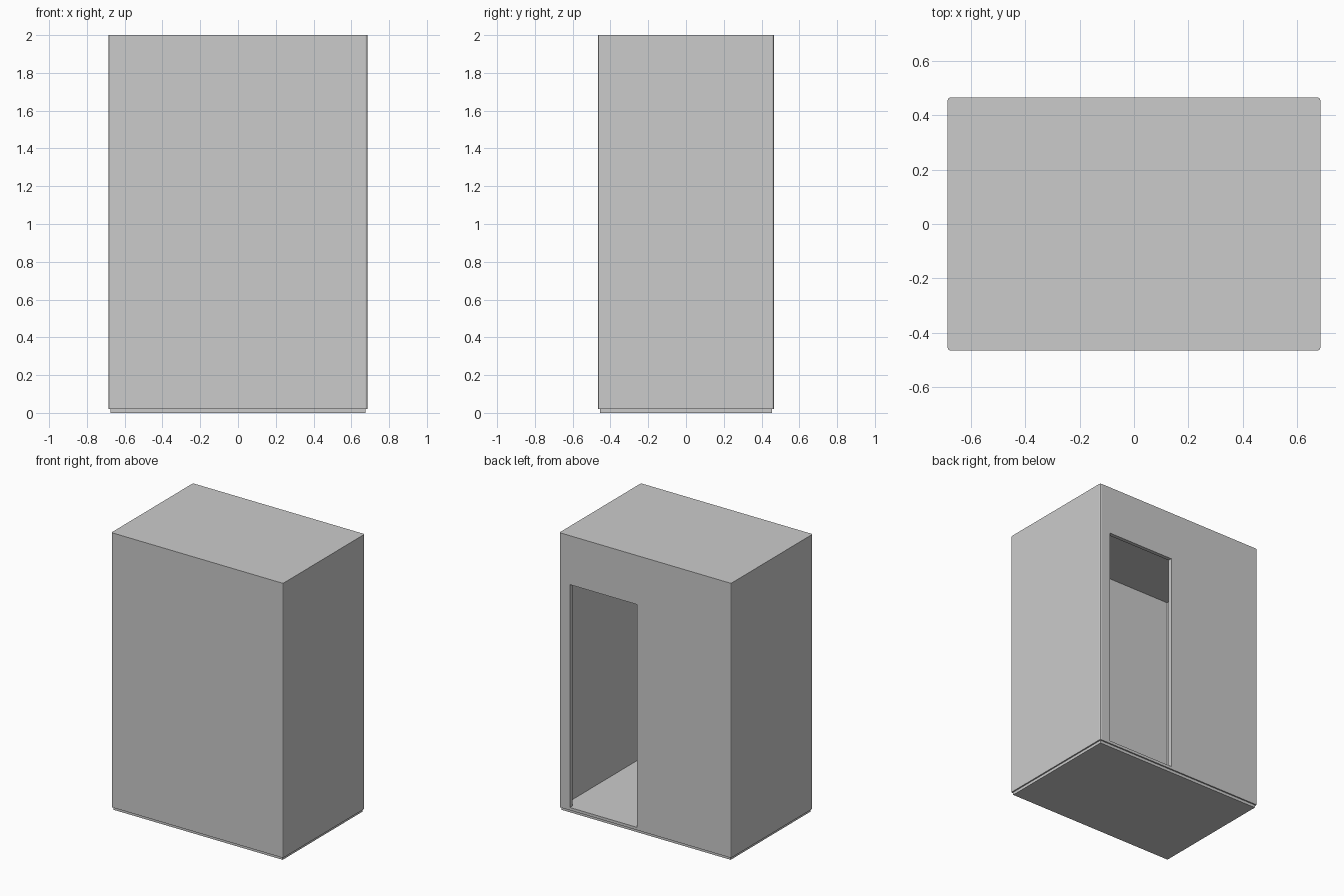
import bpy, bmesh

if "Cube" in bpy.data.objects:
    bpy.data.objects.remove(bpy.data.objects["Cube"])

X, Y = 0.685, 0.465          # half width and half depth of the cabin
T = 0.028                    # wall thickness
Z0, FLOOR, TOP = 0.02, 0.04, 2.0


def box(name, x0, x1, y0, y1, z0, z1, corner=0.0):
    """Box between limits, with optional rounded vertical edges."""
    bm = bmesh.new()
    bmesh.ops.create_cube(bm, size=1)
    for v in bm.verts:
        v.co = (x1 if v.co.x > 0 else x0,
                y1 if v.co.y > 0 else y0,
                z1 if v.co.z > 0 else z0)
    if corner:
        upright = [e for e in bm.edges
                   if abs(e.verts[0].co.z - e.verts[1].co.z) > 1e-4]
        bmesh.ops.bevel(bm, geom=upright, offset=corner, segments=2,
                        profile=0.5, affect='EDGES')
    mesh = bpy.data.meshes.new(name)
    bm.to_mesh(mesh)
    bm.free()
    ob = bpy.data.objects.new(name, mesh)
    bpy.context.collection.objects.link(ob)
    return ob


def carve(target, cutter):
    """Subtract the cutter and discard it."""
    mod = target.modifiers.new("carve", 'BOOLEAN')
    mod.operation = 'DIFFERENCE'
    mod.solver = 'EXACT'
    mod.object = cutter
    cutter.hide_render = True
    bpy.context.view_layer.objects.active = target
    bpy.ops.object.modifier_apply(modifier=mod.name)
    bpy.data.objects.remove(cutter)


# Recessed plinth under the cabin
box("plinth", -X + 0.01, X - 0.01, -Y + 0.01, Y - 0.01, 0, Z0)

# Hollow cabin: floor, walls and roof in one shell
cabin = box("cabin_shell", -X, X, -Y, Y, Z0, TOP, corner=0.01)
carve(cabin, box("room_cutter", -X + T, X - T, -Y + T, Y - T, FLOOR, TOP - T))

# Doorway through the back wall, flush with the floor
carve(cabin, box("doorway_cutter", 0.064, 0.6, Y - 2 * T, Y + 0.1, FLOOR, 1.647))
